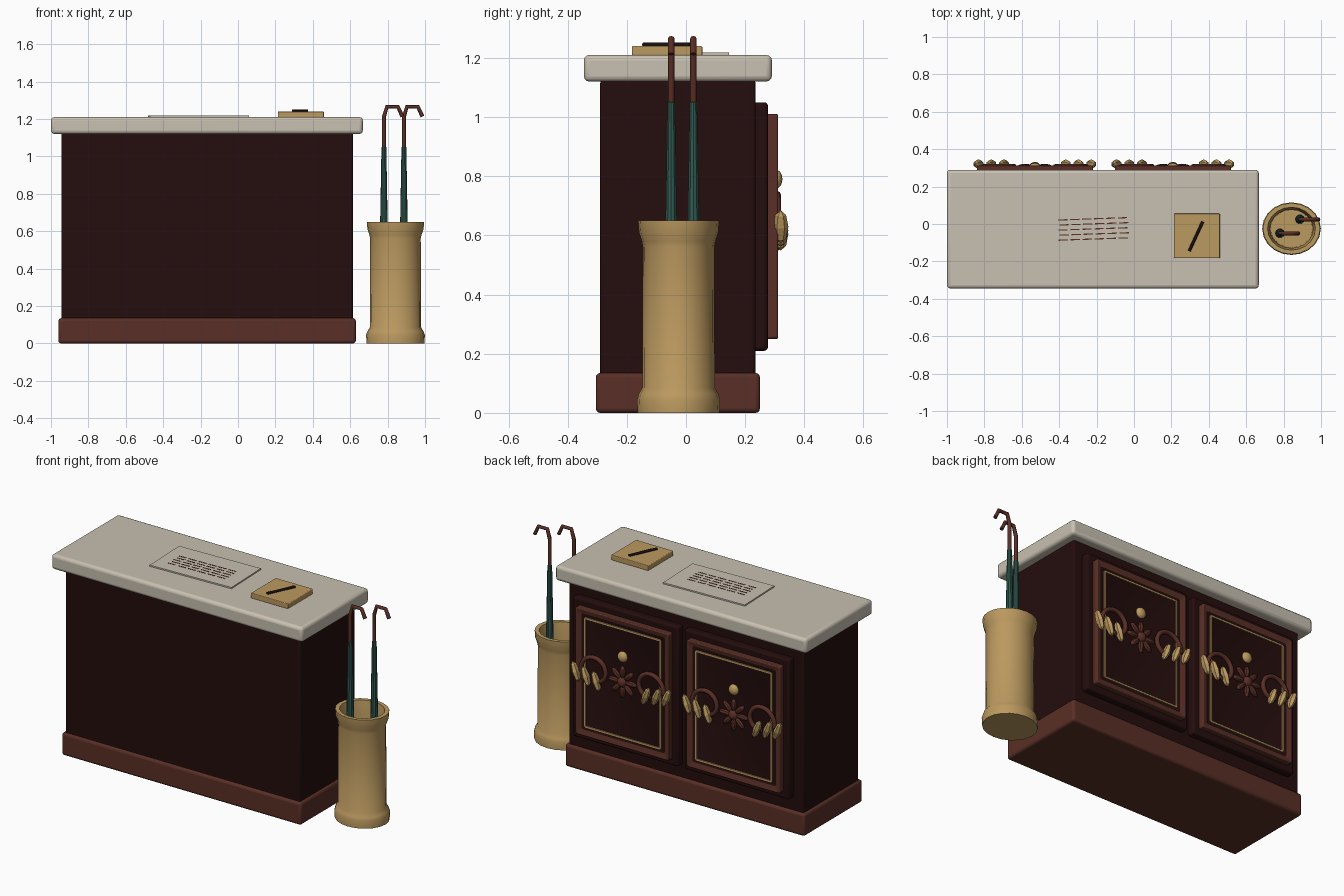
import bpy, bmesh, math
from mathutils import Vector, Matrix

old = bpy.data.objects.get("Cube")
if old:
    bpy.data.objects.remove(old, do_unlink=True)


def material(name, rgb):
    m = bpy.data.materials.new(name)
    m.use_nodes = True
    m.diffuse_color = (*rgb, 1)
    bsdf = next(n for n in m.node_tree.nodes if n.type == 'BSDF_PRINCIPLED')
    bsdf.inputs["Base Color"].default_value = (*rgb, 1)
    bsdf.inputs["Roughness"].default_value = 0.6
    return m


DARK = material("dark wood", (0.018, 0.004, 0.004))
BROWN = material("red brown wood", (0.1, 0.028, 0.019))
STONE = material("pale stone", (0.58, 0.53, 0.44))
GOLD = material("brass", (0.5, 0.32, 0.115))
GREEN = material("green cloth", (0.03, 0.1, 0.08))
BLACK = material("black", (0.01, 0.005, 0.005))


def add(name, bm, mats, bevel=0, smooth=False):
    bmesh.ops.recalc_face_normals(bm, faces=bm.faces)
    me = bpy.data.meshes.new(name)
    bm.to_mesh(me)
    bm.free()
    for m in mats:
        me.materials.append(m)
    ob = bpy.data.objects.new(name, me)
    bpy.context.collection.objects.link(ob)
    if bevel:
        b = ob.modifiers.new("Bevel", 'BEVEL')
        b.width = bevel
        b.segments = 3
        b.limit_method = 'ANGLE'
    if smooth or bevel:
        bpy.ops.object.select_all(action='DESELECT')
        ob.select_set(True)
        bpy.context.view_layer.objects.active = ob
        bpy.ops.object.shade_smooth_by_angle(angle=math.radians(35))
    return ob


def block(bm, lo, hi, matrix=Matrix()):
    lo, hi = Vector(lo), Vector(hi)
    size = hi - lo
    bmesh.ops.create_cube(bm, size=1, matrix=matrix @ Matrix.Translation((lo + hi) / 2)
                          @ Matrix.Diagonal((*size, 1)))


def box(name, lo, hi, mat, bevel=0):
    bm = bmesh.new()
    block(bm, lo, hi)
    return add(name, bm, [mat], bevel)


def ball(bm, at, scale, tilt=0, segments=12, rings=8):
    bmesh.ops.create_uvsphere(bm, u_segments=segments, v_segments=rings, radius=1,
                              matrix=Matrix.Translation(at) @ Matrix.Rotation(tilt, 4, 'Y')
                              @ Matrix.Diagonal((*scale, 1)))


def lathe(name, profile, at, mat, steps, squash=1):
    bm = bmesh.new()
    verts = [bm.verts.new((r, 0, z)) for r, z in profile]
    edges = [bm.edges.new(pair) for pair in zip(verts, verts[1:])]
    bmesh.ops.spin(bm, geom=verts + edges, cent=(0, 0, 0), axis=(0, 0, 1),
                   angle=math.tau, steps=steps)
    bmesh.ops.remove_doubles(bm, verts=bm.verts, dist=0.0005)
    bmesh.ops.transform(bm, matrix=Matrix.Translation(at) @ Matrix.Diagonal((1, squash, 1, 1)),
                        verts=bm.verts)
    return add(name, bm, [mat], smooth=True)


def tube(name, points, radius, mat):
    cu = bpy.data.curves.new(name, 'CURVE')
    cu.dimensions = '3D'
    cu.bevel_depth = radius
    cu.bevel_resolution = 2
    cu.use_fill_caps = True
    sp = cu.splines.new('POLY')
    sp.points.add(len(points) - 1)
    for p, co in zip(sp.points, points):
        p.co = (*co, 1)
    cu.materials.append(mat)
    ob = bpy.data.objects.new(name, cu)
    bpy.context.collection.objects.link(ob)


# Counter
box("counter_body", (-0.945, -0.29, 0.05), (0.615, 0.235, 1.125), DARK, 0.01)
box("plinth", (-0.96, -0.305, 0), (0.63, 0.25, 0.135), BROWN, 0.015)
box("counter_top", (-1, -0.345, 1.12), (0.667, 0.29, 1.21), STONE, 0.018)


# Carved rear doors
def door(side, cx):
    cz = 0.63
    box(side + "_door_panel", (cx - 0.35, 0.22, 0.21), (cx + 0.35, 0.277, 1.05), DARK, 0.012)

    # Raised frame with a sunken dark field
    bm = bmesh.new()
    block(bm, (cx - 0.31, 0.26, 0.25), (cx + 0.31, 0.315, 1.01))
    field = max(bm.faces, key=lambda f: f.calc_center_median().y)
    bmesh.ops.inset_region(bm, faces=[field], thickness=0.046)
    field.material_index = 1
    bmesh.ops.translate(bm, verts=field.verts, vec=(0, -0.015, 0))
    add(side + "_door_frame", bm, [BROWN, DARK], 0.009)

    # Thin brass border
    bm = bmesh.new()
    w, h, t = 0.25, 0.325, 0.005
    for s in (-1, 1):
        block(bm, (cx + s * w - t, 0.298, cz - h), (cx + s * w + t, 0.306, cz + h))
        block(bm, (cx - w, 0.298, cz + s * h - t), (cx + w, 0.306, cz + s * h + t))
    add(side + "_brass_border", bm, [GOLD])

    # Flower of eight petals
    bm = bmesh.new()
    ball(bm, (cx, 0.307, 0.64), (0.03, 0.025, 0.03))
    for i in range(8):
        a = i * math.tau / 8
        ball(bm, (cx + 0.058 * math.sin(a), 0.305, 0.64 + 0.058 * math.cos(a)),
             (0.017, 0.016, 0.037), a, 8, 6)
    add(side + "_flower", bm, [BROWN], smooth=True)

    bm = bmesh.new()
    ball(bm, (cx, 0.304, 0.79), (0.032, 0.022, 0.032))
    add(side + "_brass_boss", bm, [GOLD], smooth=True)

    # Scrolls and leaf sprays on both sides of the flower
    bm = bmesh.new()
    for s in (-1, 1):
        path = []
        for i in range(25):
            a = math.radians(190 - i * 12)
            r = 0.095 - 0.0016 * i
            path.append((cx + s * (0.18 - r * math.cos(a)), 0.308, 0.655 + r * math.sin(a)))
        tube(side + "_scroll", path[::-1], 0.013, BROWN)
        for k in range(3):
            ball(bm, (cx + s * (0.165 + 0.068 * k), 0.32, 0.605 + 0.012 * k),
                 (0.02, 0.026, 0.06), s * 0.35, 6, 4)
    add(side + "_leaves", bm, [GOLD])


door("left", 0.2075)
door("right", -0.53)

# Written sheet
turn = Matrix.Translation((-0.21, -0.01, 0)) @ Matrix.Rotation(math.radians(2), 4, 'Z')
bm = bmesh.new()
block(bm, (-0.265, -0.147, 1.21), (0.265, 0.147, 1.218), turn)
add("paper_sheet", bm, [STONE])
bm = bmesh.new()
for row in range(5):
    for col in range(6):
        x = -0.195 + col * 0.064 + 0.006 * (row % 2)
        y = -0.07 + row * 0.027
        block(bm, (x, y - 0.003, 1.217), (x + 0.05, y + 0.003, 1.2195), turn)
add("writing_lines", bm, [BROWN])

# Brass tray and pen
box("brass_tray", (0.213, -0.183, 1.208), (0.459, 0.055, 1.24), GOLD, 0.004)
tube("pen", [(0.295, -0.145, 1.244), (0.368, 0.013, 1.244)], 0.008, BLACK)

# Umbrella stand with open top
lathe("umbrella_stand",
      [(0, 0), (0.155, 0), (0.157, 0.045), (0.15, 0.065), (0.137, 0.085), (0.135, 0.56),
       (0.139, 0.58), (0.15, 0.61), (0.153, 0.65), (0.128, 0.65), (0.116, 0.57),
       (0.112, 0.05), (0, 0.05)],
      (0.842, -0.025, 0), GOLD, 20, 0.895)

# Umbrellas
for n, (x, y) in {"front": (0.78, -0.05), "back": (0.887, 0.025)}.items():
    lathe(n + "_umbrella_cloth", [(0, 0.07), (0.026, 0.15), (0.02, 0.65), (0.013, 1.05), (0, 1.052)],
          (x, y, 0), GREEN, 10)
    tube(n + "_umbrella_handle",
         [(x + dx, y, z) for dx, z in
          [(0, 1), (0, 1.21), (0.016, 1.265), (0.075, 1.265), (0.099, 1.213)]], 0.011, BROWN)
